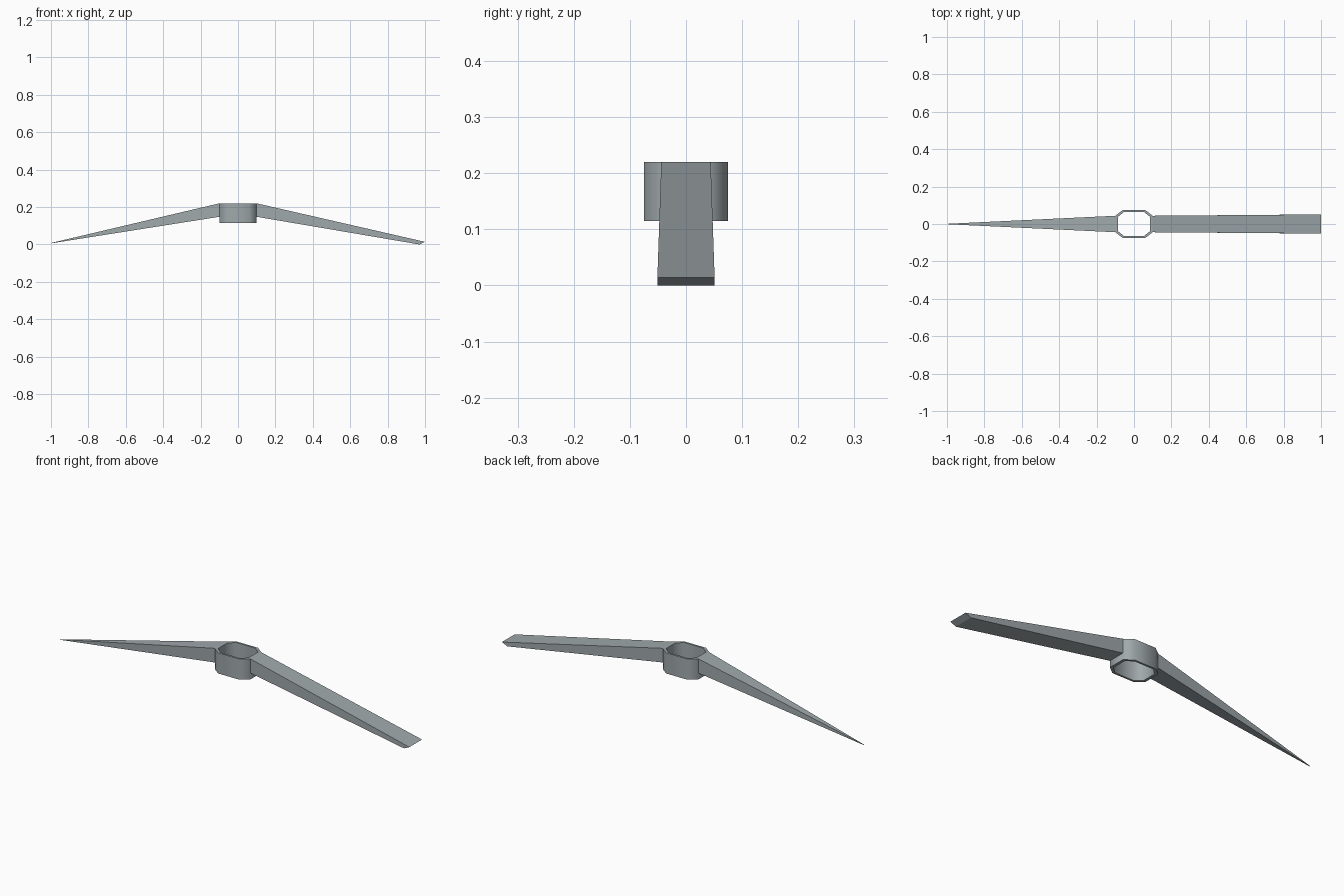
import bpy, bmesh

if "Cube" in bpy.data.objects:
    bpy.data.objects.remove(bpy.data.objects["Cube"])

steel = bpy.data.materials.new("grey_steel")
steel.diffuse_color = (0.35, 0.395, 0.41, 1)
steel.use_nodes = True
steel.node_tree.nodes["Principled BSDF"].inputs["Base Color"].default_value = steel.diffuse_color


def finish(name, bm):
    bmesh.ops.recalc_face_normals(bm, faces=bm.faces)
    me = bpy.data.meshes.new(name)
    bm.to_mesh(me)
    bm.free()
    me.materials.append(steel)
    ob = bpy.data.objects.new(name, me)
    bpy.context.collection.objects.link(ob)
    return ob


def octagon(x, cx, y, cy):
    # x, y: half extents; cx, cy: half lengths of the straight sides
    return [(x, -cy), (x, cy), (cx, y), (-cx, y),
            (-x, cy), (-x, -cy), (-cx, -y), (cx, -y)]


def bar(name, sections):
    # solid lofted through sections of (x_top, z_top, x_bottom, z_bottom, half_width)
    bm = bmesh.new()
    rings = [[bm.verts.new(p) for p in ((xt, -w, zt), (xt, w, zt), (xb, w, zb), (xb, -w, zb))]
             for xt, zt, xb, zb, w in sections]
    for a, b in zip(rings, rings[1:]):
        for i in range(4):
            j = (i + 1) % 4
            bm.faces.new((a[i], a[j], b[j], b[i]))
    bm.faces.new(rings[0])
    bm.faces.new(rings[-1])
    return finish(name, bm)


# Handle socket: octagonal tube, smooth walls and sharp rims
Z0, Z1 = 0.115, 0.22
bm = bmesh.new()
outer = octagon(0.1, 0.06, 0.075, 0.044)
inner = octagon(0.086, 0.053, 0.065, 0.038)
loops = [[bm.verts.new((x, y, z)) for x, y in shape]
         for shape, z in ((outer, Z0), (outer, Z1), (inner, Z1), (inner, Z0))]
for k in range(4):
    a, b = loops[k], loops[(k + 1) % 4]
    for i in range(8):
        j = (i + 1) % 8
        f = bm.faces.new((a[i], a[j], b[j], b[i]))
        f.smooth = k in (0, 2)
for e in bm.edges:
    if abs(e.verts[0].co.z - e.verts[1].co.z) < 1e-5:
        e.smooth = False
finish("handle_socket", bm)

# Pointed pick arm on the left
bar("pick_point", [(-0.1, 0.22, -0.1, 0.148, 0.044),
                   (-1.0, 0.008, -1.0, 0.006, 0.001)])

# Flat chisel arm on the right with a bevelled end
bar("chisel_blade", [(0.1, 0.22, 0.1, 0.148, 0.044),
                     (1.0, 0.014, 0.97, 0.0, 0.051)])
